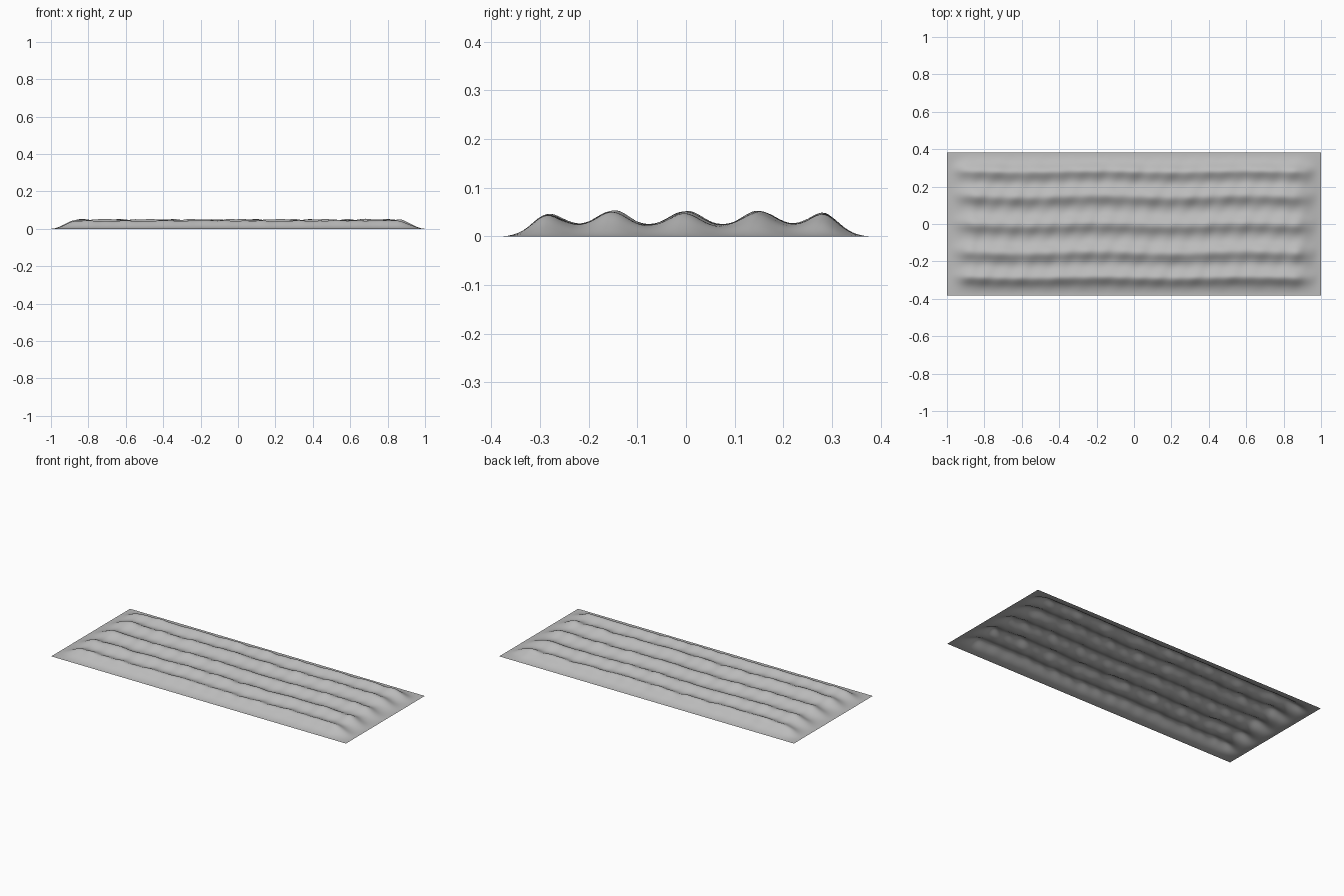
import bpy
import bmesh
from math import sin, cos, pi, exp

cube = bpy.data.objects.get("Cube")
if cube:
    bpy.data.objects.remove(cube, do_unlink=True)

HALF_X, HALF_Y = 1.0, 0.382
# (ridge centre, ridge height above the bed)
RIDGES = [(-0.29, 0.024), (-0.15, 0.028), (0.0, 0.027), (0.15, 0.027), (0.287, 0.025)]
BED = 0.021


def ease(t):
    t = max(0.0, min(1.0, t))
    return t * t * (3 - 2 * t)


def height(x, y):
    # Ridge lines meander gently and swell along their length
    fade = ease((HALF_X - abs(x)) / 0.15)
    rim = ease((HALF_Y - abs(y)) / 0.11)
    shift = 0.005 * cos(2 * pi * (x + 0.2) / 0.8)
    z = BED
    for i, (centre, rise) in enumerate(RIDGES):
        d = (y - centre - shift) / 0.042
        swell = 1 + 0.07 * sin(27 * x + 2 * i) + 0.05 * sin(61 * x + 5 * i)
        z += rise * swell * exp(-d * d)
    # Small lumps in the raked earth
    z += 0.0018 * sin(31 * x + 9 * y) * cos(21 * y - 4 * x)
    z += 0.0008 * sin(67 * x - 40 * y)
    return max(0.0, z * fade * rim)


# Soil sheet: open underneath, flat outer edge
bm = bmesh.new()
bmesh.ops.create_grid(bm, x_segments=200, y_segments=96, size=1.0)
for v in bm.verts:
    v.co.x *= HALF_X
    v.co.y *= HALF_Y
    v.co.z = height(v.co.x, v.co.y)
mesh = bpy.data.meshes.new("furrowed_soil_bed")
bm.to_mesh(mesh)
bm.free()
bed = bpy.data.objects.new("furrowed_soil_bed", mesh)
bpy.context.collection.objects.link(bed)
mesh.shade_smooth()

# Grey soil
grey = bpy.data.materials.new("soil_grey")
grey.use_nodes = True
colour = (0.5, 0.5, 0.5, 1.0)
grey.diffuse_color = colour
grey.node_tree.nodes["Principled BSDF"].inputs["Base Color"].default_value = colour
mesh.materials.append(grey)
